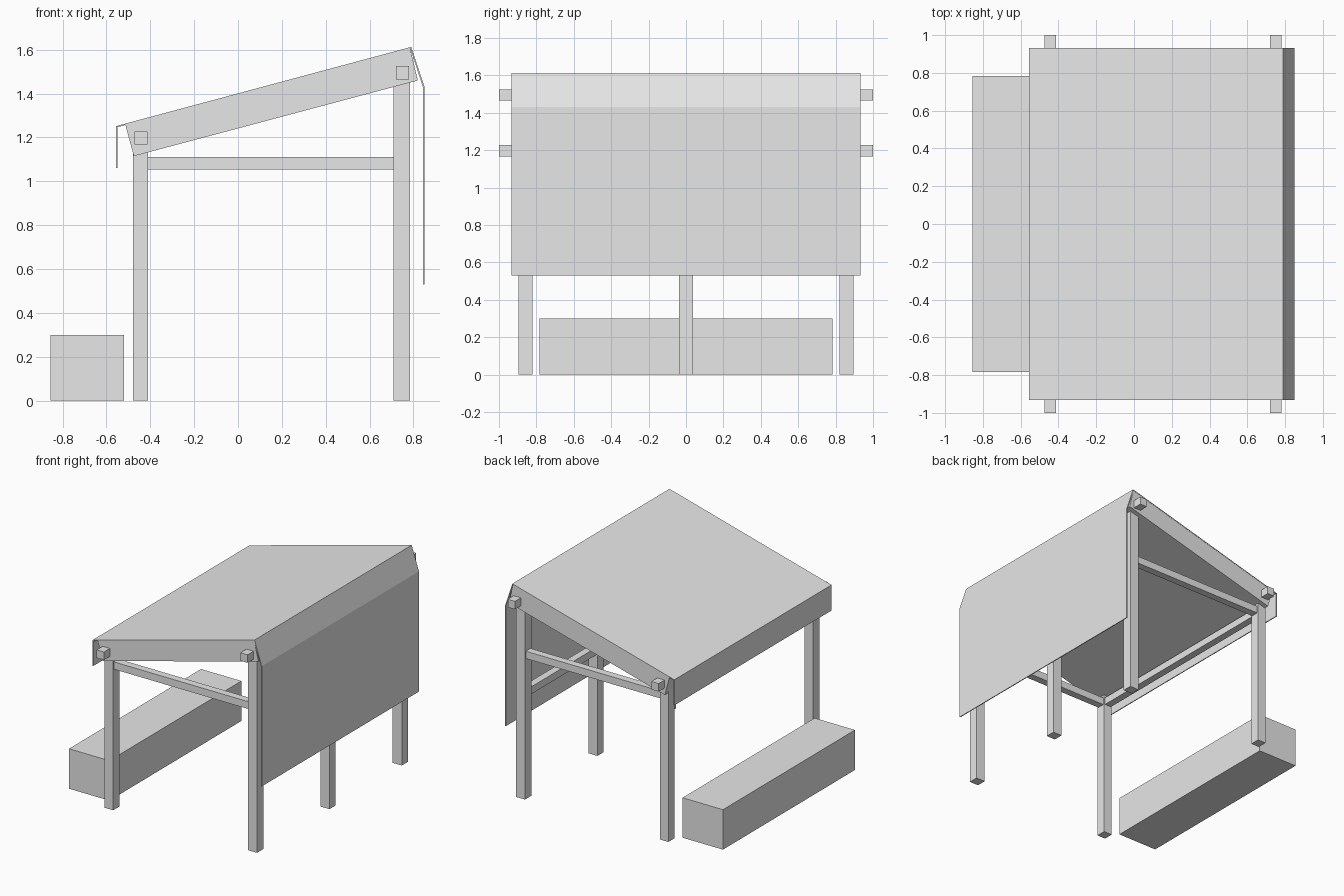
import bpy
import bmesh

cube = bpy.data.objects.get("Cube")
if cube:
    bpy.data.objects.remove(cube, do_unlink=True)

grey = bpy.data.materials.new("light_grey")
grey.use_nodes = True
colour = (0.8, 0.8, 0.8, 1)
grey.diffuse_color = colour
grey.node_tree.nodes["Principled BSDF"].inputs["Base Color"].default_value = colour


def prism(name, profile, y0, y1):
    """Extrude a closed (x, z) outline along y."""
    bm = bmesh.new()
    face = bm.faces.new([bm.verts.new((x, y0, z)) for x, z in profile])
    ext = bmesh.ops.extrude_face_region(bm, geom=[face])
    moved = [v for v in ext["geom"] if isinstance(v, bmesh.types.BMVert)]
    bmesh.ops.translate(bm, verts=moved, vec=(0, y1 - y0, 0))
    bmesh.ops.recalc_face_normals(bm, faces=bm.faces)
    mesh = bpy.data.meshes.new(name)
    bm.to_mesh(mesh)
    bm.free()
    mesh.materials.append(grey)
    obj = bpy.data.objects.new(name, mesh)
    bpy.context.scene.collection.objects.link(obj)
    return obj


def box(name, x0, x1, y0, y1, z0, z1):
    return prism(name, [(x0, z0), (x1, z0), (x1, z1), (x0, z1)], y0, y1)


LOW, HIGH = (-0.48, -0.41), (0.71, 0.785)   # x ranges of the two post rows
END_Y, HALF, ROOF_Y = 0.858, 0.037, 0.932

# Posts: two on the low side, three on the high side
for side, (xs, top, rows) in {"low": (LOW, 1.135, (-1, 1)),
                              "high": (HIGH, 1.46, (-1, 0, 1))}.items():
    for r in rows:
        box(f"{side}_post", *xs, r * END_Y - HALF, r * END_Y + HALF, 0, top)

# Tie beams across both ends
for s in (-1, 1):
    box("tie_beam", LOW[1], HIGH[0], s * END_Y - 0.028, s * END_Y + 0.028, 1.055, 1.11)

# Long rails joining the posts of each row
box("low_rail", -0.473, -0.417, -END_Y, END_Y, 1.055, 1.11)
box("high_rail", 0.72, 0.775, -END_Y, END_Y, 0.755, 0.81)

# Purlins that stick out of the roof ends
for x, z in ((-0.443, 1.197), (0.75, 1.495)):
    box("purlin", x - 0.03, x + 0.03, -1, 1, z - 0.03, z + 0.03)

# Sloping roof body
prism("roof_body", [(-0.475, 1.115), (0.82, 1.46), (0.785, 1.607), (-0.514, 1.259)],
      -ROOF_Y + 0.002, ROOF_Y - 0.002)

# Thin cover: eave drop, roof sheet and long hanging side
outer = [(-0.556, 1.06), (-0.556, 1.252), (-0.515, 1.263), (0.79, 1.613),
         (0.85, 1.432), (0.85, 0.53)]
inner = [(-0.549, 1.06), (-0.549, 1.247), (-0.513, 1.257), (0.786, 1.605),
         (0.843, 1.431), (0.843, 0.53)]
prism("roof_cover", outer + inner[::-1], -ROOF_Y, ROOF_Y)

# Low block bench beside the shelter
box("bench", -0.855, -0.52, -0.783, 0.783, 0, 0.3)
